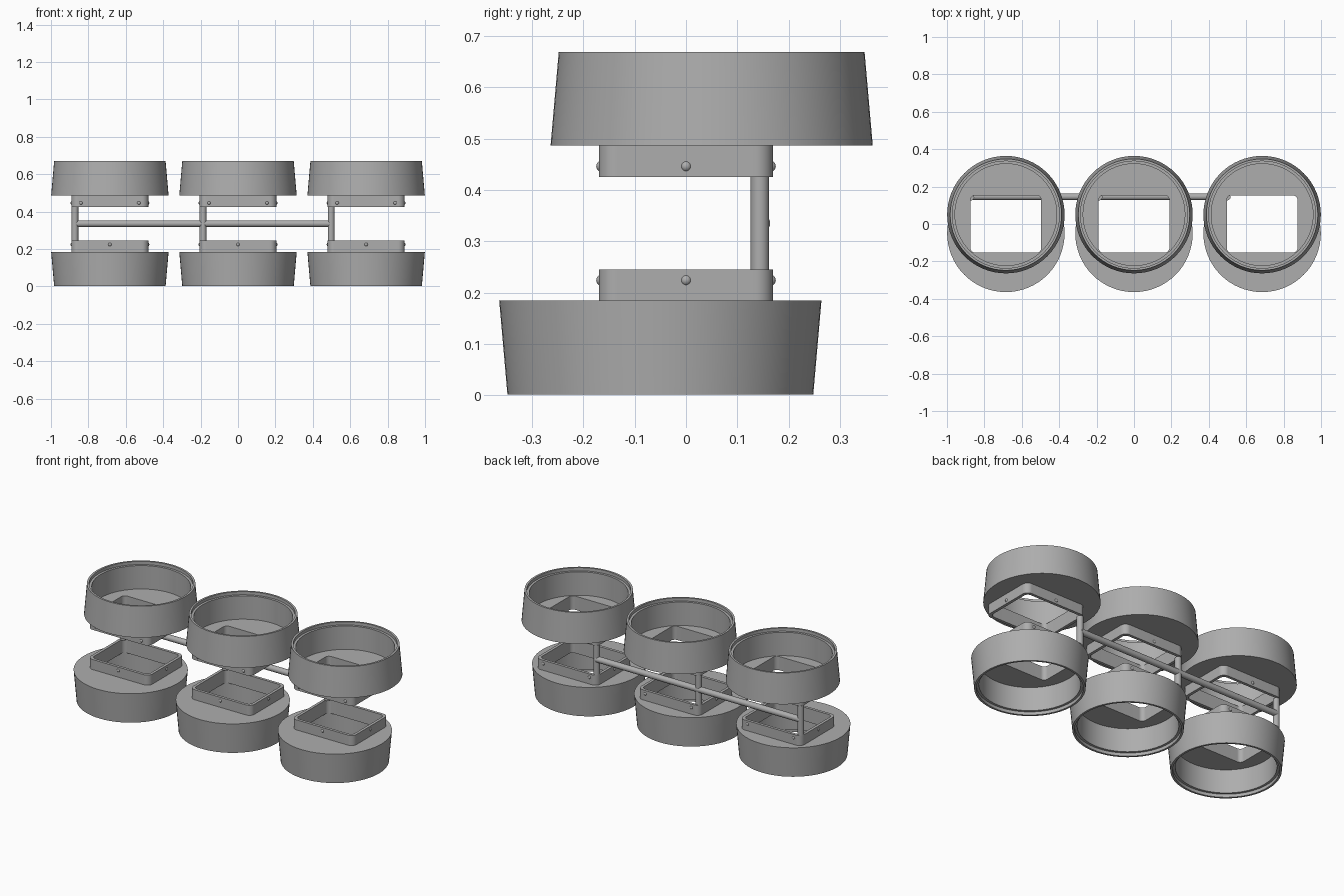
import bpy, bmesh
from math import cos, sin, pi, radians
from mathutils import Matrix

cube = bpy.data.objects.get("Cube")
if cube:
    bpy.data.objects.remove(cube, do_unlink=True)

grey = bpy.data.materials.new("grey_plastic")
grey.use_nodes = True
grey.diffuse_color = (0.42, 0.42, 0.42, 1)
grey.node_tree.nodes["Principled BSDF"].inputs["Base Color"].default_value = grey.diffuse_color

MID = 0.335          # height of the rail and of the mirror axis
SPACING = 0.685
STEPS = 16           # segments per quarter turn
HALF_TURN = Matrix.Translation((0, 0, MID)) @ Matrix.Rotation(pi, 4, 'X') @ Matrix.Translation((0, 0, -MID))


def finish(name, bm, matrix=Matrix()):
    bmesh.ops.transform(bm, matrix=matrix, verts=bm.verts)
    bmesh.ops.recalc_face_normals(bm, faces=bm.faces)
    mesh = bpy.data.meshes.new(name)
    bm.to_mesh(mesh)
    bm.free()
    mesh.materials.append(grey)
    obj = bpy.data.objects.new(name, mesh)
    bpy.context.collection.objects.link(obj)
    bpy.ops.object.select_all(action='DESELECT')
    obj.select_set(True)
    bpy.context.view_layer.objects.active = obj
    bpy.ops.object.shade_smooth_by_angle(angle=radians(30))
    return obj


def ring(half_x, half_y, r, y, z):
    """Rounded rectangle; a circle when both half sizes equal r."""
    points = []
    for corner, (sx, sy) in enumerate([(1, 1), (-1, 1), (-1, -1), (1, -1)]):
        for i in range(STEPS + 1):
            a = (corner + i / STEPS) * pi / 2
            points.append((sx * (half_x - r) + r * cos(a), y + sy * (half_y - r) + r * sin(a), z))
    return points


def circle(r, z):
    return ring(r, r, r, 0.05, z)


def cup(name, matrix):
    # Tapered cup with stepped rim, flat floor, and a hollow rectangular collar below
    rings = [circle(0.298, 0.669), circle(0.314, 0.486),
             ring(0.206, 0.170, 0.035, 0, 0.486), ring(0.206, 0.170, 0.035, 0, 0.425),
             ring(0.189, 0.153, 0.025, 0, 0.425), ring(0.189, 0.153, 0.025, 0, 0.508),
             circle(0.272, 0.508), circle(0.272, 0.650),
             circle(0.286, 0.650), circle(0.286, 0.669)]
    bm = bmesh.new()
    loops = [[bm.verts.new(p) for p in pts] for pts in rings]
    for k, a in enumerate(loops):
        b = loops[(k + 1) % len(loops)]
        for i in range(len(a)):
            j = (i + 1) % len(a)
            bm.faces.new((a[i], a[j], b[j], b[i]))
    bmesh.ops.remove_doubles(bm, verts=bm.verts, dist=1e-5)
    finish(name, bm, matrix)


def screws(name, matrix):
    # Round screw heads: two in front, one behind, one on each end
    bm = bmesh.new()
    for x, y in [(-0.155, -0.164), (0.155, -0.164), (0, 0.164), (-0.2, 0), (0.2, 0)]:
        bmesh.ops.create_uvsphere(bm, u_segments=16, v_segments=10, radius=0.011,
                                  matrix=Matrix.Translation((x, y, 0.446)))
    finish(name, bm, matrix)


def rod(name, length, matrix):
    bm = bmesh.new()
    bmesh.ops.create_cone(bm, cap_ends=True, segments=32, radius1=0.018, radius2=0.018, depth=length)
    finish(name, bm, matrix)


# Three pairs of facing cups, each pair joined by a post
for side, x in (("right", -SPACING), ("middle", 0), ("left", SPACING)):
    place = Matrix.Translation((x, 0, 0))
    for level, turn in (("upper", Matrix()), ("lower", HALF_TURN)):
        cup(f"{side}_{level}_cup", place @ turn)
        screws(f"{side}_{level}_screws", place @ turn)
    rod(f"{side}_post", 0.18, Matrix.Translation((x - 0.187, 0.144, MID)))

# Long rail linking the posts
rod("connecting_rail", 2 * SPACING, Matrix.Translation((-0.187, 0.146, MID)) @ Matrix.Rotation(pi / 2, 4, 'Y'))
